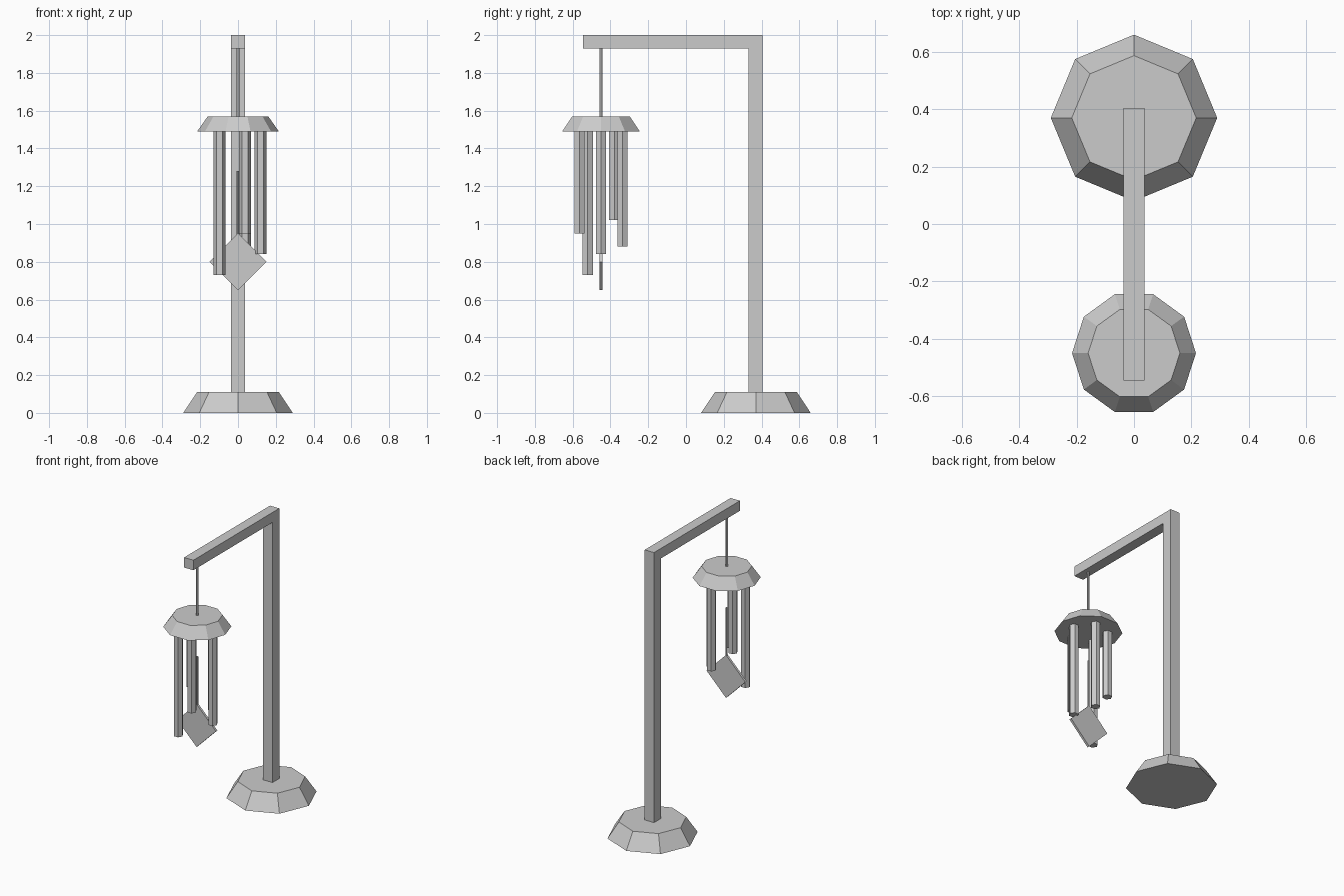
import bpy, bmesh, math
from mathutils import Matrix

cube = bpy.data.objects.get("Cube")
if cube:
    bpy.data.objects.remove(cube, do_unlink=True)

grey = bpy.data.materials.new("plain grey")
grey.use_nodes = True
colour = (0.6, 0.6, 0.6, 1)
grey.diffuse_color = colour
grey.node_tree.nodes["Principled BSDF"].inputs["Base Color"].default_value = colour


def finish(name, bm):
    bmesh.ops.recalc_face_normals(bm, faces=bm.faces)
    mesh = bpy.data.meshes.new(name)
    bm.to_mesh(mesh)
    bm.free()
    mesh.materials.append(grey)
    obj = bpy.data.objects.new(name, mesh)
    bpy.context.collection.objects.link(obj)
    return obj


def prism(name, x, y, bottom, top, sides, r_bottom, r_top=None):
    """Upright capped prism or frustum with a corner pointing along +x."""
    bm = bmesh.new()
    bmesh.ops.create_cone(
        bm, cap_ends=True, segments=sides, radius1=r_bottom,
        radius2=r_bottom if r_top is None else r_top, depth=top - bottom)
    # Put the first corner exactly on the +x axis
    v = bm.verts[:][0].co
    bmesh.ops.rotate(bm, verts=bm.verts, matrix=Matrix.Rotation(-math.atan2(v.y, v.x), 3, 'Z'))
    bmesh.ops.translate(bm, verts=bm.verts, vec=(x, y, (bottom + top) / 2))
    return finish(name, bm)


CHIME_Y = -0.45
ROOF_BOTTOM, ROOF_TOP = 1.49, 1.57
BEAM_BOTTOM = 1.93

# Stand base
prism("base", 0, 0.37, 0, 0.11, 8, 0.29, 0.217)

# Post and arm as one extruded L profile
profile = [(0.33, 0.1), (0.405, 0.1), (0.405, 2), (-0.545, 2), (-0.545, BEAM_BOTTOM), (0.33, BEAM_BOTTOM)]
half = 0.036
bm = bmesh.new()
face = bm.faces.new([bm.verts.new((-half, y, z)) for y, z in profile])
side = bmesh.ops.extrude_face_region(bm, geom=[face])["geom"]
bmesh.ops.translate(bm, verts=[v for v in side if isinstance(v, bmesh.types.BMVert)], vec=(2 * half, 0, 0))
finish("post_and_arm", bm)

# Hanging rod and chime roof
prism("hanging_rod", 0, CHIME_Y, ROOF_TOP, BEAM_BOTTOM, 6, 0.009)
prism("chime_roof", 0, CHIME_Y, ROOF_BOTTOM, ROOF_TOP, 10, 0.216, 0.16)

# Ring of tubes of different lengths
for i, bottom in enumerate((0.84, 0.88, 1.02, 0.73, 0.95)):
    a = math.tau * i / 5
    prism(f"chime_tube_{i + 1}", 0.12 * math.cos(a), CHIME_Y + 0.12 * math.sin(a),
          bottom, ROOF_BOTTOM, 6, 0.0315)

# Wind sail on its cord: a thin square plate standing on one corner
prism("sail_cord", 0, CHIME_Y, 0.8, 1.28, 6, 0.007)
bm = bmesh.new()
bmesh.ops.create_cube(bm, size=1)
bmesh.ops.scale(bm, verts=bm.verts, vec=(0.212, 0.016, 0.212))
bmesh.ops.rotate(bm, verts=bm.verts, matrix=Matrix.Rotation(math.pi / 4, 3, 'Y'))
bmesh.ops.translate(bm, verts=bm.verts, vec=(0, CHIME_Y, 0.8))
finish("wind_sail", bm)
